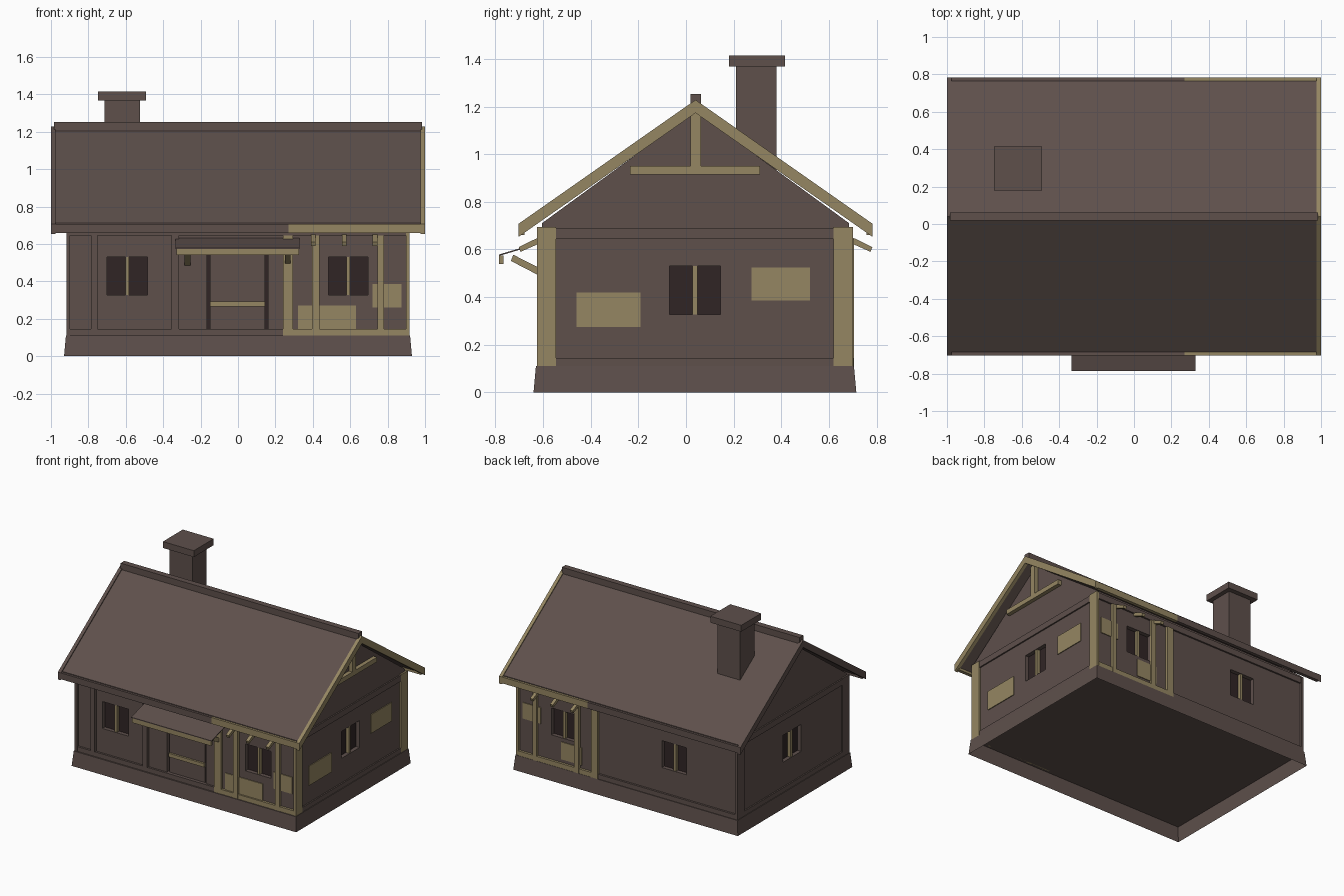
import bpy, bmesh

if "Cube" in bpy.data.objects:
    bpy.data.objects.remove(bpy.data.objects["Cube"])


def mat(name, rgb):
    m = bpy.data.materials.new(name)
    m.diffuse_color = (*rgb, 1)
    m.use_nodes = True
    m.node_tree.nodes["Principled BSDF"].inputs["Base Color"].default_value = m.diffuse_color
    return m


BROWN = mat("brown", (0.112, 0.080, 0.071))
TAN = mat("tan_timber", (0.300, 0.238, 0.122))
DARK = mat("dark_glass", (0.030, 0.0185, 0.0185))
YC = 0.04                      # ridge line, middle of the house in y
YF, YB, XW = -0.605, 0.685, 0.905   # wall planes


def finish(name, bm, m):
    bmesh.ops.recalc_face_normals(bm, faces=bm.faces)
    me = bpy.data.meshes.new(name)
    bm.to_mesh(me)
    bm.free()
    me.materials.append(m)
    ob = bpy.data.objects.new(name, me)
    bpy.context.collection.objects.link(ob)
    return ob


def add_prism(bm, pts, x0, x1):
    """Extrude a (y, z) profile along x."""
    a = [bm.verts.new((x0, y, z)) for y, z in pts]
    b = [bm.verts.new((x1, y, z)) for y, z in pts]
    n = len(pts)
    bm.faces.new(a)
    bm.faces.new(b[::-1])
    for i in range(n):
        j = (i + 1) % n
        bm.faces.new((a[i], b[i], b[j], a[j]))


def prism(name, pts, x0, x1, m):
    bm = bmesh.new()
    add_prism(bm, pts, x0, x1)
    return finish(name, bm, m)


def rect(y0, y1, z0, z1):
    return [(y0, z0), (y1, z0), (y1, z1), (y0, z1)]


def box(name, x0, x1, y0, y1, z0, z1, m):
    return prism(name, rect(y0, y1, z0, z1), x0, x1, m)


def side_box(name, side, a0, a1, z0, z1, d0, d1, m):
    """Box on a wall; a = along the wall, d = distance out of the wall plane."""
    if side in "FB":
        ys = sorted((YF - d0, YF - d1) if side == "F" else (YB + d0, YB + d1))
        return box(name, a0, a1, *ys, z0, z1, m)
    s = 1 if side == "R" else -1
    xs = sorted((s * (XW + d0), s * (XW + d1)))
    return box(name, *xs, a0, a1, z0, z1, m)


# stone base: tapered skirt, open underneath
bm = bmesh.new()
lo = [bm.verts.new((x, y, 0)) for x, y in ((-.93, -.64), (.93, -.64), (.93, .715), (-.93, .715))]
hi = [bm.verts.new((x, y, .11)) for x, y in ((-.92, -.63), (.92, -.63), (.92, .705), (-.92, .705))]
bm.faces.new(hi)
for i in range(4):
    j = (i + 1) % 4
    bm.faces.new((lo[i], lo[j], hi[j], hi[i]))
finish("base", bm, BROWN)

# walls with gables
walls = prism("walls", [(YF, .11), (YB, .11), (YB, .71), (YC, 1.18), (YF, .71)], -XW, XW, BROWN)

# window and door recesses
windows = [("F", -.70, -.485), ("F", .485, .695), ("B", .43, .635), ("B", -.485, -.28),
           ("R", -.07, .145), ("L", -.07, .145)]
DEPTH = 0.035
bm = bmesh.new()
holes = [(s, a, b, .328, .53) for s, a, b in windows] + [("F", -.165, .16, .145, .54)]
for s, a, b, z0, z1 in holes:
    if s == "F":
        add_prism(bm, rect(YF - .1, YF + DEPTH, z0, z1), a, b)
    elif s == "B":
        add_prism(bm, rect(YB - DEPTH, YB + .1, z0, z1), a, b)
    else:
        k = 1 if s == "R" else -1
        add_prism(bm, rect(a, b, z0, z1), *sorted((k * (XW - DEPTH), k * (XW + .1))))
cutter = finish("opening_cutter", bm, BROWN)
cutter.hide_render = True
mod = walls.modifiers.new("openings", "BOOLEAN")
mod.operation, mod.solver, mod.object = "DIFFERENCE", "EXACT", cutter
bpy.context.view_layer.objects.active = walls
bpy.ops.object.modifier_apply(modifier=mod.name)
bpy.data.objects.remove(cutter)

for s, a, b in windows:
    c = (a + b) / 2
    side_box("window_pane", s, a, b, .328, .53, -DEPTH - .002, -DEPTH + .005, DARK)
    side_box("window_mullion", s, c - .01, c + .01, .328, .53, -DEPTH, -.005, TAN)

# front door in its dark recess
side_box("door_recess", "F", -.165, .16, .145, .54, -DEPTH - .002, -DEPTH + .005, DARK)
side_box("door", "F", -.15, .145, .145, .54, -DEPTH, -.01, BROWN)
side_box("door_bar", "F", -.15, .145, .265, .292, -.012, .005, TAN)

# timber frame on the long walls
for s in "FB":
    side_box("sill", s, -.90, .24, .11, .145, 0, .015, BROWN)
    side_box("tan_sill", s, .24, .90, .11, .145, 0, .018, TAN)
    side_box("top_beam", s, -.90, .90, .645, .69, 0, .012, BROWN)
    for x0, x1 in ((.24, .295), (.395, .435), (.745, .78)):
        side_box("tan_post", s, x0, x1, .11, .645, 0, .02, TAN)
    # rafter tails under the eaves
    k = -1 if s == "F" else 1
    tail = [(YC + k * d, z) for d, z in ((.64, .632), (.735, .59), (.742, .61), (.64, .66))]
    for x in (.39, .555, .72):
        prism("rafter_tail", tail, x, x + .025, TAN)
for x0, x1 in ((-.785, -.75), (-.355, -.315)):
    side_box("front_post", "F", x0, x1, .145, .645, 0, .02, BROWN)

# timber frame and corner posts on the gable walls
for s, m in (("R", TAN), ("L", BROWN)):
    side_box("gable_sill", s, -.545, .62, .11, .145, 0, .01, BROWN)
    side_box("gable_beam", s, -.545, .62, .645, .69, 0, .01, BROWN)
    side_box("corner_post", s, YF - .02, YF + .06, .11, .695, -.008, .012, m)
    side_box("corner_post", s, YB - .065, YB + .015, .11, .695, -.008, .012, m)
side_box("gable_tie", "R", -.235, .31, .915, .95, 0, .03, TAN)
side_box("king_post", "R", YC - .022, YC + .022, .95, 1.19, 0, .03, TAN)

# bare plaster patches
for s, a, b, z0, z1 in (("F", .32, .63, .145, .27), ("F", .72, .875, .26, .385),
                        ("B", .72, .87, .39, .51), ("B", .38, .55, .17, .30),
                        ("R", -.46, -.19, .275, .42), ("R", .275, .52, .385, .525)):
    side_box("plaster_patch", s, a, b, z0, z1, 0, .006, TAN)


def chevron(half, top, thick, slope=.70):
    low = top - slope * half
    return [(YC - half, low), (YC, top), (YC + half, low),
            (YC + half, low - thick), (YC, top - thick), (YC - half, low - thick)]


# roof, ridge cap, barge boards and fascias
prism("roof", chevron(.725, 1.22, .04), -.98, .98, BROWN)
box("ridge_cap", -.985, .985, YC - .022, YC + .022, 1.205, 1.252, BROWN)
prism("right_barge_board", chevron(.743, 1.228, .055), .975, 1.0, TAN)
prism("left_barge_board", chevron(.743, 1.228, .055), -1.0, -.975, BROWN)
for k in (-1, 1):
    ys = sorted((YC + k * .717, YC + k * .742))
    box("fascia", -.985, .27, *ys, .66, .707, BROWN)
    box("tan_fascia", .27, .985, *ys, .66, .707, TAN)

# chimney
box("chimney", -.715, -.525, .21, .38, .85, 1.37, BROWN)
box("chimney_cap", -.748, -.492, .18, .415, 1.367, 1.415, BROWN)

# door awning with beam and struts
prism("awning", [(-.785, .573), (-.785, .579), (-.60, .634), (-.60, .628)], -.335, .33, BROWN)
box("awning_beam", -.33, .325, -.785, -.765, .54, .575, TAN)
for x in (-.285, .25):
    prism("awning_strut", [(-.60, .482), (-.735, .552), (-.725, .578), (-.60, .515)], x, x + .03, TAN)
